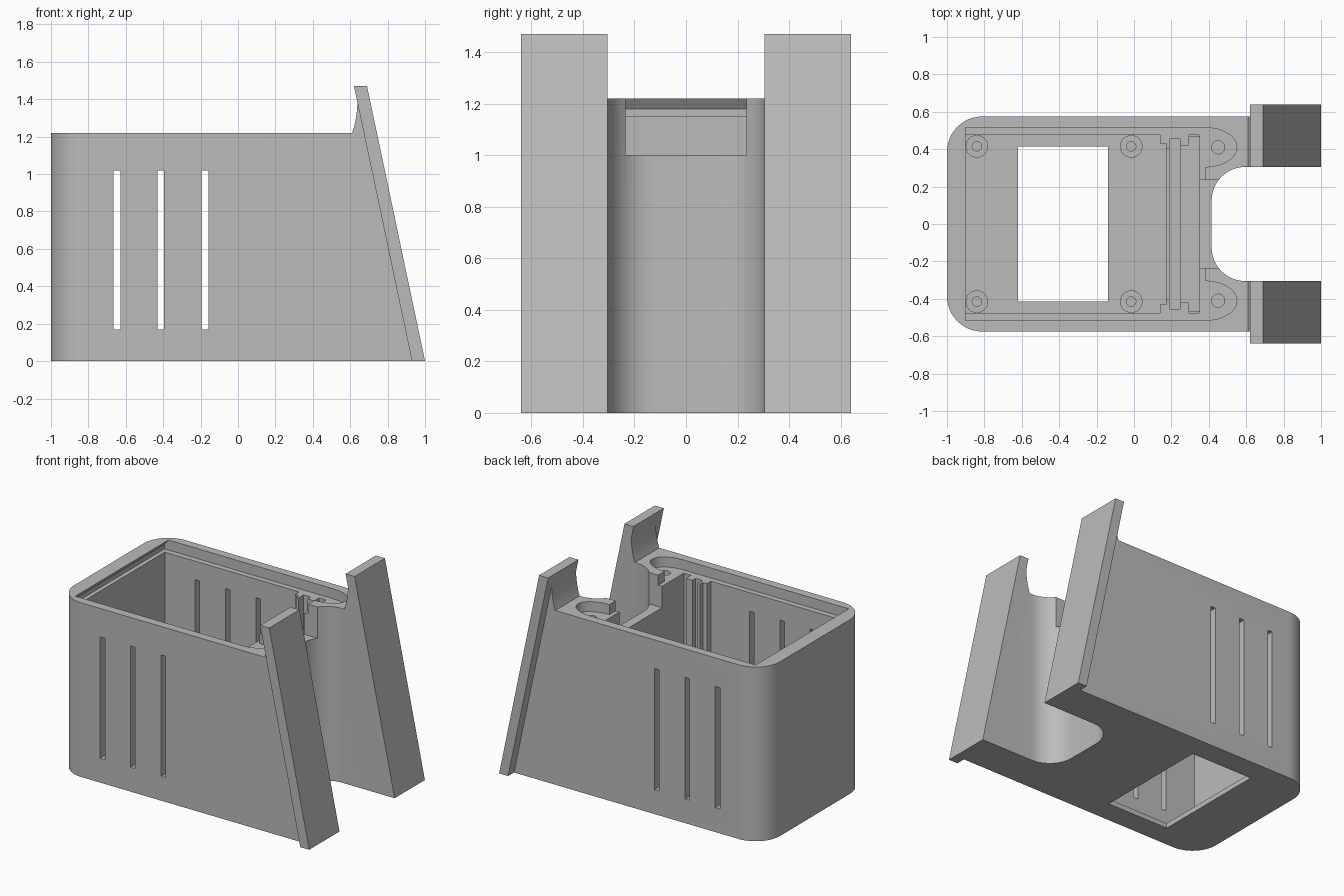
import bpy, bmesh, math
from mathutils import Vector

default = bpy.data.objects.get("Cube")
if default:
    bpy.data.objects.remove(default, do_unlink=True)

# One plain grey for the whole print
grey = bpy.data.materials.new("plain_grey")
grey.use_nodes = True
GREY = (0.5, 0.5, 0.5, 1)
grey.diffuse_color = GREY
grey.node_tree.nodes["Principled BSDF"].inputs["Base Color"].default_value = GREY

TOP, LEDGE, FLOOR = 1.22, 1.15, 0.035
OVER = 1.7  # cutters run past the top


def prism(name, points, low, high, axis="z", round_x=None, radius=0):
    """Extrude a closed outline (xy along z, or xz along y); round edges lying at round_x."""
    def place(p, h):
        return Vector((p[0], p[1], h)) if axis == "z" else Vector((p[0], h, p[1]))
    bm = bmesh.new()
    rings = [[bm.verts.new(place(p, h)) for p in points] for h in (low, high)]
    n = len(points)
    bm.faces.new(rings[0])
    bm.faces.new(rings[1])
    for i in range(n):
        j = (i + 1) % n
        bm.faces.new((rings[0][i], rings[0][j], rings[1][j], rings[1][i]))
    if radius:
        edges = [e for e in bm.edges
                 if all(abs(v.co.x - round_x) < 1e-4 for v in e.verts)
                 and abs(e.verts[0].co.y - e.verts[1].co.y) < 1e-4]
        bmesh.ops.bevel(bm, geom=edges, offset=radius, segments=12,
                        profile=0.5, affect="EDGES")
    bmesh.ops.recalc_face_normals(bm, faces=bm.faces)
    mesh = bpy.data.meshes.new(name)
    bm.to_mesh(mesh)
    bm.free()
    mesh.materials.append(grey)
    obj = bpy.data.objects.new(name, mesh)
    bpy.context.collection.objects.link(obj)
    return obj


def box(name, x0, x1, y0, y1, z0, z1, **kw):
    return prism(name, [(x0, y0), (x1, y0), (x1, y1), (x0, y1)], z0, z1, **kw)


def cylinder(name, x, y, r, z0, z1):
    ring = [math.tau * i / 32 for i in range(32)]
    return prism(name, [(x + r * math.cos(a), y + r * math.sin(a)) for a in ring], z0, z1)


def activate(obj):
    bpy.ops.object.select_all(action="DESELECT")
    obj.select_set(True)
    bpy.context.view_layer.objects.active = obj


def cut(target, cutter):
    cutter.hide_render = True
    mod = target.modifiers.new("cut", "BOOLEAN")
    mod.operation, mod.solver, mod.object = "DIFFERENCE", "EXACT", cutter
    activate(target)
    bpy.ops.object.modifier_apply(modifier=mod.name)
    bpy.data.objects.remove(cutter, do_unlink=True)


# Body: side profile with a sloped end and a fillet up the flanges
fillet = [(0.639, 1.38), (0.636, 1.34), (0.629, 1.29), (0.62, 1.25), (0.61, TOP)]
body = prism("body", [(-1, 0), (0.93, 0)] + fillet + [(-1, TOP)],
             -0.575, 0.575, axis="y", round_x=-1, radius=0.19)

# Rounded channel through the sloped end
cut(body, box("channel", 0.415, 1.3, -0.305, 0.305, -0.1, OVER, round_x=0.415, radius=0.18))

# Main cavity and floor window
cut(body, box("cavity", -0.9, 0.35, -0.475, 0.475, FLOOR, OVER))
cut(body, box("floor_window", -0.62, -0.14, -0.415, 0.415, -0.1, 0.2))

# Lid recess with a rounded ear on each side
ear = [(0.38 + 0.17 * math.cos(a), 0.41 + 0.105 * math.sin(a))
       for a in (math.pi * (0.5 - i / 16) for i in range(17))]
half = [(-0.9, 0.515)] + ear + [(0.38, 0.24)]
cut(body, prism("lid_recess", half + [(x, -y) for x, y in reversed(half)], LEDGE, OVER))

# Undercut that holds the lid at the closed end
cut(body, prism("lid_undercut", [(-0.9, TOP), (-0.93, 1.18), (-0.93, LEDGE),
                                 (-0.88, LEDGE), (-0.88, TOP)], -0.514, 0.514, axis="y"))

# Notch in the partition
cut(body, box("partition_notch", 0.3, 0.5, -0.235, 0.235, 1.0, OVER))

# Vent slots through both side walls
for x in (-0.647, -0.413, -0.176):
    cut(body, box("vent_slot", x - 0.018, x + 0.018, -0.7, 0.7, 0.17, 1.02))

# Lid screw holes
for side in (-1, 1):
    cut(body, cylinder("screw_hole", 0.45, side * 0.41, 0.035, 0.8, OVER))

activate(body)
bpy.ops.object.shade_smooth_by_angle(angle=math.radians(30))

for side, label in ((1, "back"), (-1, "front")):
    def span(a, b):
        return sorted((side * a, side * b))

    # Sloped mounting flange
    prism(f"{label}_flange", [(0.93, 0), (1, 0), (0.69, 1.47), (0.62, 1.47)],
          *span(0.305, 0.64), axis="y")

    # Upright ribs that hold a panel
    for name, x0, x1, inner in (("outer_rib", 0.14, 0.17, 0.43),
                                ("lip_rib", 0.17, 0.19, 0.4),
                                ("slot_back", 0.19, 0.245, 0.455),
                                ("inner_rib", 0.245, 0.295, 0.42)):
        box(f"{label}_{name}", x0, x1, *span(inner, 0.48), FLOOR - 0.01, LEDGE)

    # Hollow standoffs on the floor
    for x in (-0.84, -0.015):
        post = cylinder(f"{label}_standoff", x, side * 0.415, 0.06, FLOOR - 0.01, 0.11)
        cut(post, cylinder("standoff_hole", x, side * 0.415, 0.025, 0.05, 0.3))
        activate(post)
        bpy.ops.object.shade_smooth_by_angle(angle=math.radians(30))

# Floor lip and step that seat the panel
box("panel_lip", 0.17, 0.19, -0.41, 0.41, FLOOR - 0.01, 0.09)
box("panel_step", 0.245, 0.355, -0.47, 0.47, FLOOR - 0.01, 0.09)
